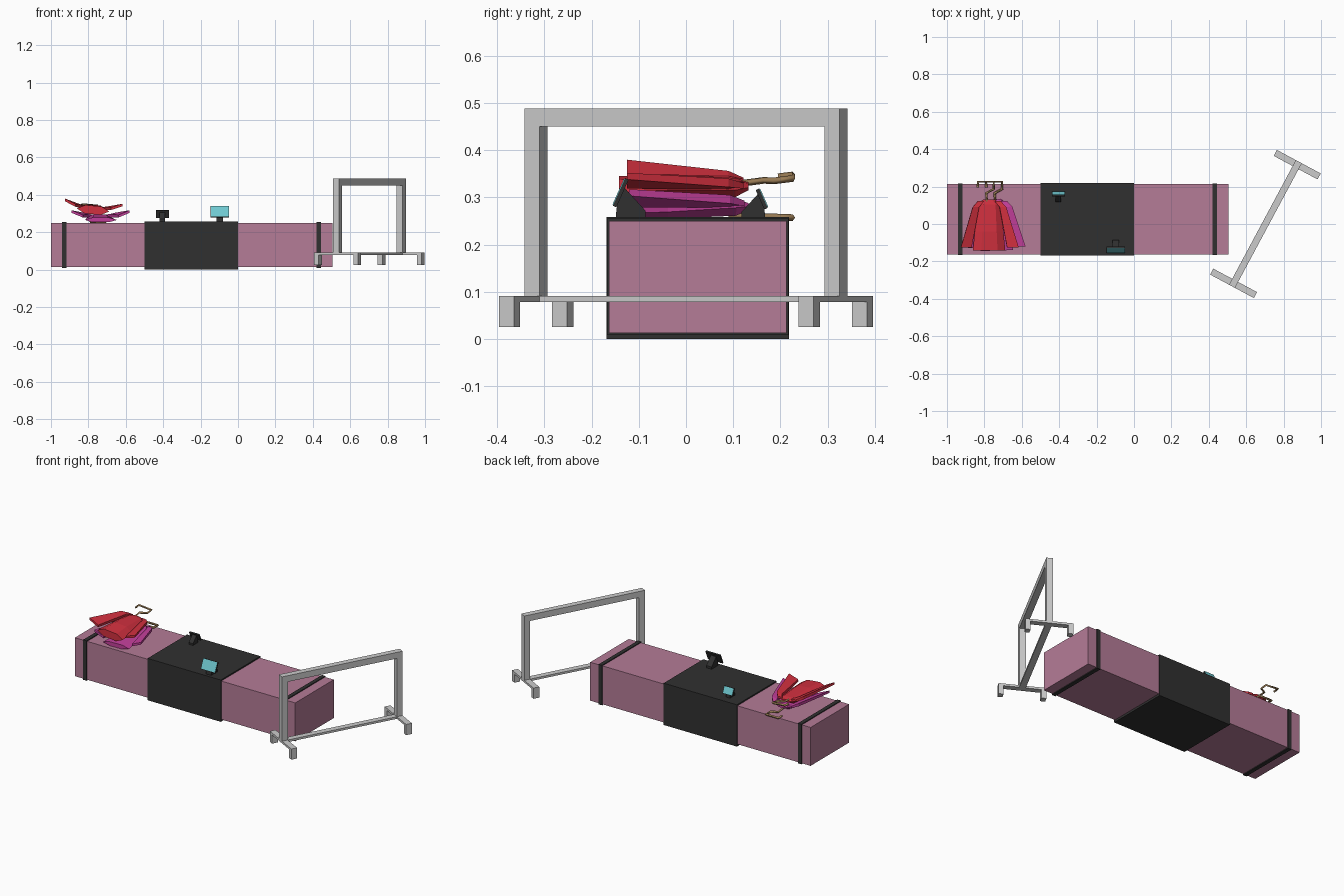
import bpy, bmesh, math
from mathutils import Matrix, Vector

if "Cube" in bpy.data.objects:
    bpy.data.objects.remove(bpy.data.objects["Cube"])


def mat(name, rgb):
    m = bpy.data.materials.new(name)
    m.diffuse_color = (*rgb, 1)
    m.use_nodes = True
    m.node_tree.nodes["Principled BSDF"].inputs["Base Color"].default_value = m.diffuse_color
    return m


PINK = mat("pink_panel", (.46, .20, .31))
BLACK = mat("black_trim", (.03, .03, .03))
TEAL = mat("teal_screen", (.16, .58, .63))
RED = mat("red_cloth", (.65, .03, .05))
MAGENTA = mat("magenta_cloth", (.55, .05, .33))
WOOD = mat("hanger_wood", (.32, .20, .09))


def finish(name, bm, material=None, matrix=None):
    bmesh.ops.recalc_face_normals(bm, faces=bm.faces)
    me = bpy.data.meshes.new(name)
    bm.to_mesh(me)
    bm.free()
    if material:
        me.materials.append(material)
    ob = bpy.data.objects.new(name, me)
    bpy.context.collection.objects.link(ob)
    if matrix:
        ob.matrix_world = matrix
    return ob


def box(name, x, y, z, material=None, matrix=None):
    bm = bmesh.new()
    bmesh.ops.create_cube(bm, size=1)
    for v in bm.verts:
        v.co = [(r[0] + r[1]) / 2 + c * (r[1] - r[0]) for r, c in zip((x, y, z), v.co)]
    return finish(name, bm, material, matrix)


def loft(name, rings, material, matrix=None):
    bm = bmesh.new()
    loops = [[bm.verts.new(p) for p in ring] for ring in rings]
    n = len(loops[0])
    for a, b in zip(loops, loops[1:]):
        for i in range(n):
            j = (i + 1) % n
            bm.faces.new((a[i], a[j], b[j], b[i]))
    bm.faces.new(loops[0])
    bm.faces.new(loops[-1])
    return finish(name, bm, material, matrix)


# Counter with dark centre section and end bands
box("counter", (-1, .505), (-.163, .213), (.013, .25), PINK)
box("counter_centre", (-.5, 0), (-.168, .218), (0, .258), BLACK)
for side, x in (("left", -.94), ("right", .421)):
    box(f"{side}_band", (x, x + .024), (-.167, .217), (.008, .255), BLACK)

# Clothes rack, built along local x then turned
R = Matrix.Translation((.7025, 0, 0)) @ Matrix.Rotation(math.radians(61.8), 4, 'Z')
box("rack_top_rail", (-.378, .378), (-.018, .018), (.45, .488), None, R)
box("rack_bottom_rail", (-.345, .345), (-.018, .018), (.078, .091), None, R)
for side, s in (("near", -1), ("far", 1)):
    c = s * .36
    box(f"rack_{side}_post", (c - .018, c + .018), (-.018, .018), (.09, .45), None, R)
    box(f"rack_{side}_foot_bar", (c - .018, c + .018), (-.133, .133), (.078, .091), None, R)
    for end, t in (("front", -1), ("back", 1)):
        y = sorted((t * .105, t * .133))
        box(f"rack_{side}_{end}_foot", (c - .018, c + .018), y, (.025, .078), None, R)


# Tilted displays: dark frame, teal screen, wedge stand
def display(name, x, y, turn, hw, h, s):
    M = Matrix.Translation((x, y, .258)) @ Matrix.Rotation(turn, 4, 'Z')
    T = M @ Matrix.Translation((0, -.038 * s, .023 * s)) @ Matrix.Rotation(math.radians(-24), 4, 'X')
    box(f"{name}_frame", (-hw, hw), (-.003, .005), (0, h), BLACK, T)
    box(f"{name}_screen", (-hw + .002, hw - .002), (-.005, -.002), (.002, h - .002), TEAL, T)
    w = .018 * s
    prof = [(-.035, -.002), (.028, -.002), (.028, .014), (-.016, .062), (-.03, .045)]
    loft(f"{name}_stand", [[(sx * w, py * s, pz * s) for py, pz in prof] for sx in (-1, 1)], BLACK, M)


display("staff_display", -.097, -.114, 0, .05, .064, 1)
display("customer_display", -.404, .140, math.pi, .034, .045, .8)


# Folded garments with raised sleeves, each on a hooked hanger
def garment(name, x, z, tilt, lift, turn, height, material):
    M = (Matrix.Translation((x, 0, z)) @ Matrix.Rotation(turn, 4, 'Z')
         @ Matrix.Rotation(tilt, 4, 'Y'))
    body = []
    for y, w, z0, z1 in ((.132, .03, .02, .035), (.105, .066, .008, .042),
                         (-.04, .077, .002, height), (-.142, .087, 0, height - .005)):
        body.append([(-w, y, (z0 + z1) / 2), (-w * .5, y, z1), (w * .5, y, z1),
                     (w, y, (z0 + z1) / 2), (w * .5, y, z0), (-w * .5, y, z0)])
    loft(f"{name}_body", body, material, M)
    for side, s in (("left", -1), ("right", 1)):
        rings = []
        for y, a, b, za, zb, t in ((.122, .03, .062, .028, .028, .012),
                                   (.09, .055, .09, .026, .034, .018),
                                   (-.125, .095, .155, lift - .025, lift, .014)):
            rings.append([(s * a, y, za), (s * b, y, zb), (s * b, y, zb + t), (s * a, y, za + t)])
        loft(f"{name}_{side}_sleeve", rings, material, M)


garment("magenta_coat", -.738, .253, 0, .05, .03, .03, MAGENTA)
garment("red_coat", -.777, .296, .09, .056, 0, .05, RED)


def hook(name, x, z0, z1, tilt):
    cu = bpy.data.curves.new(name, 'CURVE')
    cu.dimensions = '3D'
    cu.bevel_depth = .007
    cu.bevel_resolution = 0
    cu.use_fill_caps = True
    pts = [(0, .09), (-.005, .165), (.035, .187), (.035, .226), (-.05, .226), (-.05, .195)]
    sp = cu.splines.new('POLY')
    sp.points.add(len(pts) - 1)
    for p, (px, py) in zip(sp.points, pts):
        p.co = (x + px, py, z0 + (z1 - z0) * (py - .09) / .136 - px * tilt, 1)
    cu.materials.append(WOOD)
    bpy.context.collection.objects.link(bpy.data.objects.new(name, cu))


hook("magenta_coat_hanger", -.74, .262, .257, 0)
hook("red_coat_hanger", -.785, .326, .343, .09)
